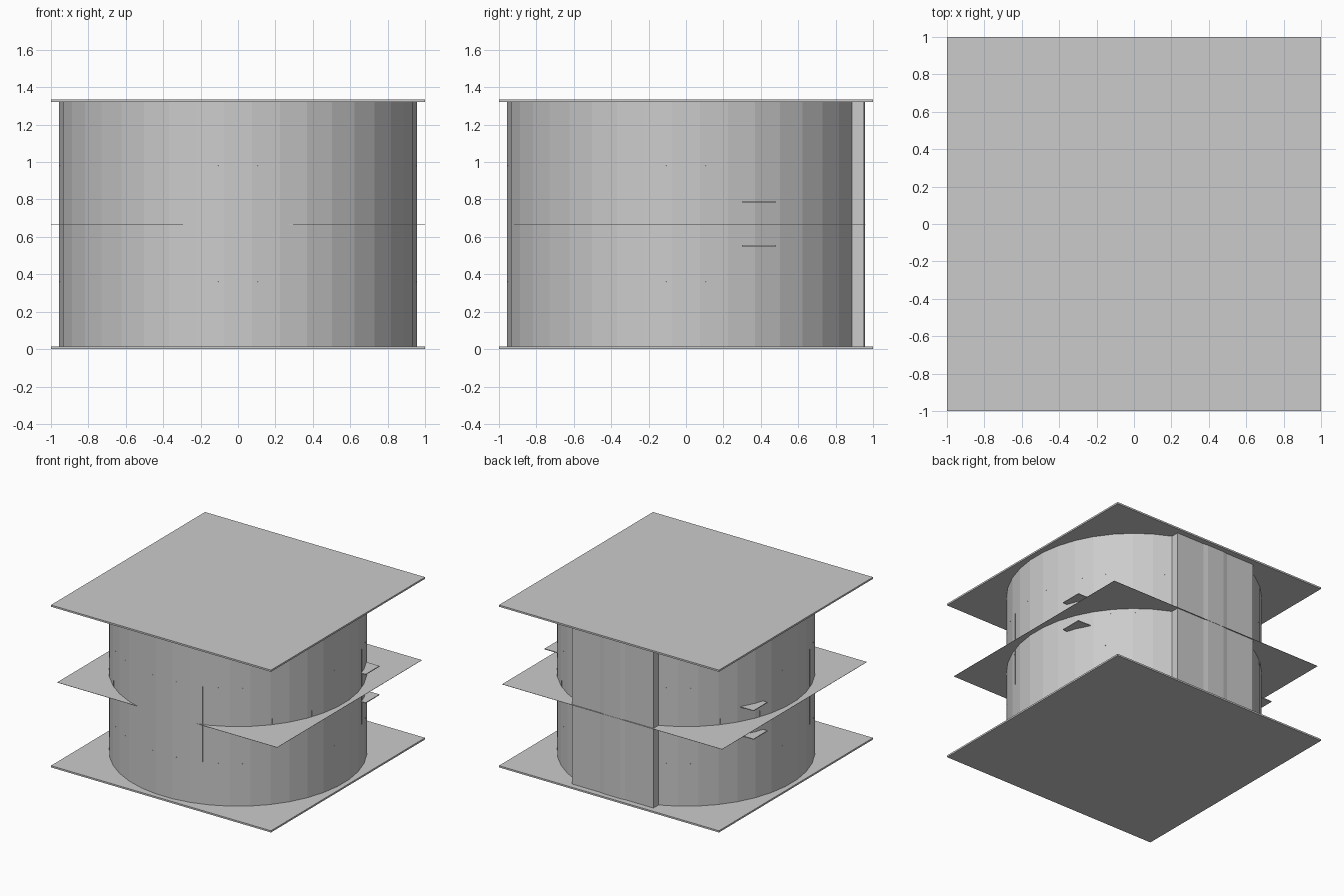
import bpy, math
from mathutils import Matrix

cube = bpy.data.objects.get("Cube")
if cube:
    bpy.data.objects.remove(cube, do_unlink=True)

grey = bpy.data.materials.new("plain_grey")
grey.use_nodes = True
colour = (0.6, 0.6, 0.6, 1)
grey.diffuse_color = colour
grey.node_tree.nodes["Principled BSDF"].inputs["Base Color"].default_value = colour

HEIGHT, MID, APOTHEM, SIDES = 1.334, 0.667, 0.958, 40
STEP = math.tau / SIDES


def box(name, lo, hi, turn=0):
    """Box between two corners, turned about the vertical axis."""
    x, y, z = zip(lo, hi)
    verts = [(a, b, c) for c in z for a, b in
             ((x[0], y[0]), (x[1], y[0]), (x[1], y[1]), (x[0], y[1]))]
    faces = [(3, 2, 1, 0), (4, 5, 6, 7)]
    faces += [(i, (i + 1) % 4, (i + 1) % 4 + 4, i + 4) for i in range(4)]
    mesh = bpy.data.meshes.new(name)
    mesh.from_pydata(verts, [], faces)
    mesh.transform(Matrix.Rotation(turn, 4, 'Z'))
    mesh.materials.append(grey)
    ob = bpy.data.objects.new(name, mesh)
    bpy.context.collection.objects.link(ob)
    return ob


# Square end plates and the thin middle sheet
box("bottom_plate", (-1, -1, 0), (1, 1, 0.014))
box("top_plate", (-1, -1, HEIGHT - 0.014), (1, 1, HEIGHT))
box("middle_sheet", (-1, -0.92, MID - 0.001), (1, 0.96, MID + 0.001))

# Faceted drum, with a facet centred on each axis
bpy.ops.mesh.primitive_cylinder_add(
    vertices=SIDES, radius=APOTHEM / math.cos(STEP / 2), depth=HEIGHT - 0.02,
    location=(0, 0, MID), rotation=(0, 0, STEP / 2))
drum = bpy.context.object
drum.name = "drum"
drum.data.materials.append(grey)

# Flat panel on the back
box("back_panel", (-0.37, 0.8, 0.01), (0.37, 0.952, HEIGHT - 0.01))

# Pair of thin shelves poking out at both sides
for name, z in (("lower_shelf", 0.553), ("upper_shelf", 0.787)):
    box(name, (-0.95, 0.3, z - 0.003), (0.95, 0.48, z + 0.003))


def strip(name, angle, z0, z1, width):
    """Fine raised strip lying on the facet at this angle from the front."""
    facet = round(angle / STEP) * STEP
    along = APOTHEM * math.tan(angle - facet)
    box(name, (along - width / 2, -APOTHEM - 0.002, z0),
        (along + width / 2, -APOTHEM + 0.01, z1), facet)


# Seams and short ribs, repeated on each quarter except behind the panel
for quarter in range(4):
    for side in (-1, 1):
        def place(offset):
            return quarter * math.pi / 2 + side * math.radians(offset)
        if quarter != 2:
            strip("long_seam", place(19), 0.36, 0.98, 0.004)
            strip("short_rib", place(20), 0.63, 0.72, 0.004)
        strip("short_rib", place(39.5), 0.63, 0.72, 0.004)
        # Ledge dashes in rows
        for offset in (6.5, 26, 37):
            if quarter == 2 and offset < 25:
                continue
            for z in (0.36, 0.98):
                strip("ledge_dash", place(offset), z - 0.002, z + 0.002, 0.006)
